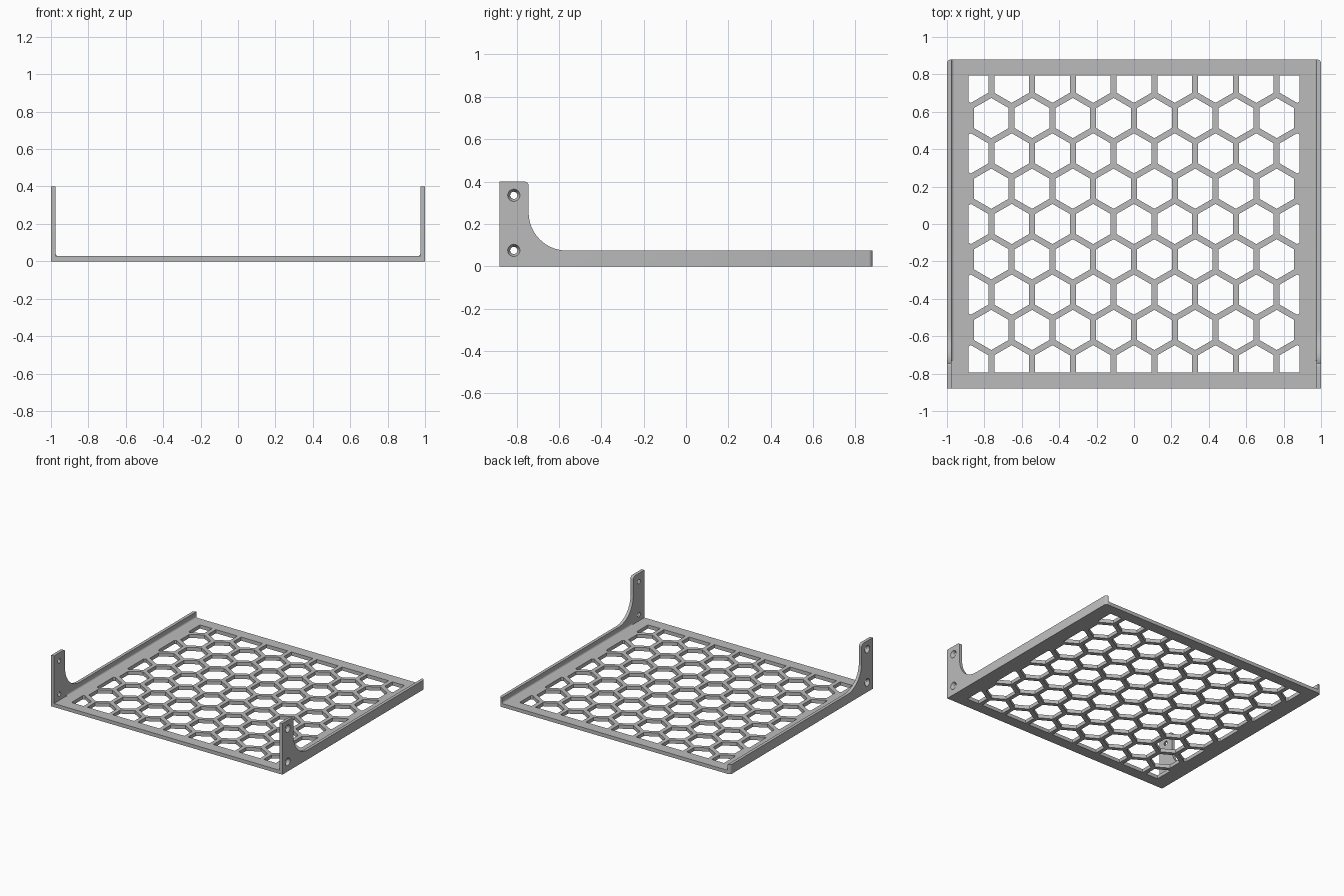
import bpy, bmesh, math
from mathutils import Matrix, Vector

cube = bpy.data.objects.get("Cube")
if cube:
    bpy.data.objects.remove(cube, do_unlink=True)

# Overall sizes
HALF_X, HALF_Y = 1.0, 0.88
WALL, FLOOR = 0.024, 0.028
RAIL_H, TAB_H, TAB_Y = 0.074, 0.4, -0.743
INNER = HALF_X - WALL

grey = bpy.data.materials.new("light_grey")
grey.use_nodes = True
COLOR = (0.5, 0.5, 0.5, 1)
grey.diffuse_color = COLOR
grey.node_tree.nodes["Principled BSDF"].inputs["Base Color"].default_value = COLOR


def arc(cx, cy, r, start, end, steps):
    angles = [math.radians(start + (end - start) * i / steps) for i in range(steps + 1)]
    return [(cx + r * math.cos(a), cy + r * math.sin(a)) for a in angles]


def clip(poly, axis, limit, sign):
    """Keep the part of a convex polygon where sign * coordinate <= limit."""
    out = []
    for a, b in zip(poly, poly[1:] + poly[:1]):
        da, db = sign * a[axis] - limit, sign * b[axis] - limit
        if da <= 0:
            out.append(a)
        if da * db < 0:
            t = da / (da - db)
            out.append(tuple(p + t * (q - p) for p, q in zip(a, b)))
    return out


def slab(loops, thickness, matrix):
    """Flat outline with holes, thickened about its plane, as a bmesh."""
    curve = bpy.data.curves.new("outline", 'CURVE')
    curve.dimensions, curve.fill_mode = '2D', 'BOTH'
    curve.extrude = thickness / 2
    for loop in loops:
        spline = curve.splines.new('POLY')
        spline.points.add(len(loop) - 1)
        for point, (x, y) in zip(spline.points, loop):
            point.co = (x, y, 0, 1)
        spline.use_cyclic_u = True
    temp = bpy.data.objects.new("outline", curve)
    bpy.context.collection.objects.link(temp)
    graph = bpy.context.evaluated_depsgraph_get()
    mesh = bpy.data.meshes.new_from_object(temp.evaluated_get(graph))
    bm = bmesh.new()
    bm.from_mesh(mesh)
    bpy.data.objects.remove(temp, do_unlink=True)
    bpy.data.curves.remove(curve)
    bpy.data.meshes.remove(mesh)
    bmesh.ops.remove_doubles(bm, verts=bm.verts, dist=1e-5)
    bm.transform(matrix)
    return bm


def finish(name, bm):
    bmesh.ops.recalc_face_normals(bm, faces=bm.faces)
    mesh = bpy.data.meshes.new(name)
    bm.to_mesh(mesh)
    bm.free()
    mesh.materials.clear()
    mesh.materials.append(grey)
    obj = bpy.data.objects.new(name, mesh)
    bpy.context.collection.objects.link(obj)
    bpy.ops.object.select_all(action='DESELECT')
    obj.select_set(True)
    bpy.context.view_layer.objects.active = obj
    bpy.ops.object.shade_smooth_by_angle(angle=math.radians(30))


# Floor plate with a honeycomb clipped to a rectangular window
PITCH, WEB = 0.218, 0.032
HEX_R = (PITCH - WEB) / math.sqrt(3)
WIN_X, WIN_Y = 0.885, 0.794
loops = [[(-INNER, -HALF_Y), (INNER, -HALF_Y), (INNER, HALF_Y), (-INNER, HALF_Y)]]
for row in range(-4, 5):
    for col in range(-4, 5):
        cx = (col + 0.5 * (row % 2)) * PITCH
        if abs(cx) > 0.9:
            continue
        cell = arc(cx, row * PITCH * math.sqrt(3) / 2, HEX_R, 30, 330, 5)
        for sign in (-1, 1):
            cell = clip(clip(cell, 0, WIN_X, sign), 1, WIN_Y, sign)
        loops.append(cell)
finish("honeycomb_floor", slab(loops, FLOOR, Matrix.Translation((0, 0, FLOOR / 2))))

# Side walls: low rail, curved transition and tall front tab with screw holes
HOLE_Y, HOLES_Z = -0.813, (0.075, 0.335)
HOLE_OUT, HOLE_IN = 0.029, 0.017
SWEEP, CORNER, END_R = 0.18, 0.02, 0.022
profile = [(-HALF_Y, 0), (HALF_Y, 0), (HALF_Y, RAIL_H)]
profile += arc(TAB_Y + SWEEP, RAIL_H + SWEEP, SWEEP, 270, 180, 16)
profile += arc(TAB_Y - CORNER, TAB_H - CORNER, CORNER, 0, 90, 6)
profile += [(-HALF_Y, TAB_H)]
holes = [arc(HOLE_Y, z, HOLE_OUT, 0, 345, 23) for z in HOLES_Z]
upright = Matrix(((0, 0, 1, HALF_X - WALL / 2), (1, 0, 0, 0), (0, 1, 0, 0), (0, 0, 0, 1)))

# Concave fillet between floor and wall
FILLET, FILLET_START = 0.015, -0.73
corner = [(INNER, FLOOR)] + arc(INNER - FILLET, FLOOR + FILLET, FILLET, 270, 360, 6)
lengthwise = Matrix.Translation((0, (HALF_Y + FILLET_START) / 2, 0)) @ Matrix.Rotation(math.pi / 2, 4, 'X')

for name, side in (("left", 1), ("right", -1)):
    mirror = Matrix.Diagonal((side, 1, 1, 1))
    bm = slab([profile] + holes, WALL, upright)
    # Countersunk holes narrow towards the inside
    for z in HOLES_Z:
        for v in bm.verts:
            offset = Vector((0, v.co.y - HOLE_Y, v.co.z - z))
            if v.co.x < HALF_X - WALL / 2 and offset.length < HOLE_OUT * 1.05:
                v.co -= offset * (1 - HOLE_IN / HOLE_OUT)
    # Rounded outer back corner
    for angle in (22.5, 45, 67.5):
        n = Vector((math.cos(math.radians(angle)), math.sin(math.radians(angle)), 0))
        point = Vector((HALF_X - END_R, HALF_Y - END_R, 0)) + n * END_R
        cut = bmesh.ops.bisect_plane(bm, geom=bm.verts[:] + bm.edges[:] + bm.faces[:],
                                     plane_co=point, plane_no=n, clear_outer=True)
        edges = [e for e in cut["geom_cut"] if isinstance(e, bmesh.types.BMEdge)]
        bmesh.ops.edgenet_fill(bm, edges=edges)
    bm.transform(mirror)
    finish(name + "_side_wall", bm)

    bm = slab([corner], HALF_Y - FILLET_START, lengthwise)
    bm.transform(mirror)
    finish(name + "_inner_fillet", bm)
